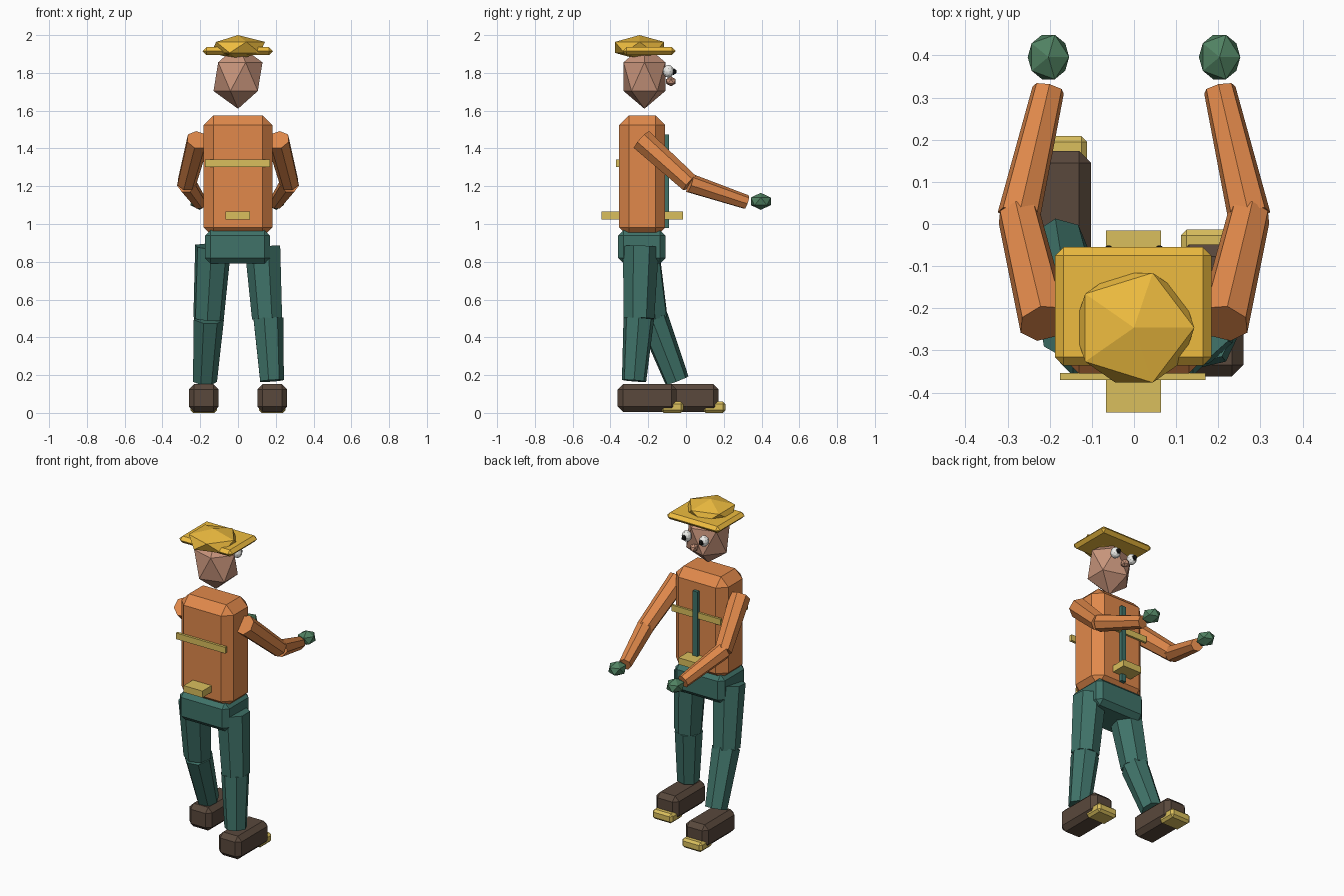
import bpy, bmesh
from mathutils import Vector, Matrix

if "Cube" in bpy.data.objects:
    bpy.data.objects.remove(bpy.data.objects["Cube"])


def mat(name, r, g, b):
    m = bpy.data.materials.new(name)
    m.diffuse_color = (r, g, b, 1)
    m.use_nodes = True
    m.node_tree.nodes["Principled BSDF"].inputs["Base Color"].default_value = m.diffuse_color
    return m


ORANGE = mat("orange_cloth", 0.75, 0.25, 0.07)
TEAL = mat("teal_cloth", 0.05, 0.17, 0.14)
YELLOW = mat("hat_yellow", 0.85, 0.5, 0.05)
STRAP = mat("strap_yellow", 0.7, 0.52, 0.11)
BROWN = mat("shoe_brown", 0.1, 0.065, 0.045)
SKIN = mat("skin", 0.58, 0.3, 0.2)
GREEN = mat("glove_green", 0.08, 0.22, 0.12)
WHITE = mat("eye_white", 0.85, 0.85, 0.82)
BLACK = mat("pupil_black", 0.01, 0.01, 0.01)


def finish(name, bm, material):
    bmesh.ops.recalc_face_normals(bm, faces=bm.faces)
    me = bpy.data.meshes.new(name)
    bm.to_mesh(me)
    bm.free()
    me.materials.append(material)
    ob = bpy.data.objects.new(name, me)
    bpy.context.collection.objects.link(ob)
    return ob


def box(name, lo, hi, material, bevel=0):
    """Box between two corners with chamfered edges."""
    lo, hi = Vector(lo), Vector(hi)
    bm = bmesh.new()
    bmesh.ops.create_cube(bm, size=1, matrix=Matrix.Translation((lo + hi) / 2) @ Matrix.Diagonal((*(hi - lo), 1)))
    if bevel:
        bmesh.ops.bevel(bm, geom=bm.edges[:], offset=bevel, segments=1, affect='EDGES', profile=0.5)
    return finish(name, bm, material)


def ball(name, centre, radii, material, sub=1):
    """Faceted ball."""
    bm = bmesh.new()
    bmesh.ops.create_icosphere(bm, subdivisions=sub, radius=1,
                               matrix=Matrix.Translation(centre) @ Matrix.Diagonal((*radii, 1)))
    return finish(name, bm, material)


def limb(name, a, b, ra, rb, material, sides=7):
    """Tapered prism from a to b."""
    a, b = Vector(a), Vector(b)
    d = b - a
    m = Matrix.Translation((a + b) / 2) @ d.to_track_quat('Z', 'Y').to_matrix().to_4x4()
    bm = bmesh.new()
    bmesh.ops.create_cone(bm, cap_ends=True, segments=sides, radius1=ra, radius2=rb, depth=d.length, matrix=m)
    return finish(name, bm, material)


# Body
box("torso", (-0.183, -0.355, 0.93), (0.182, -0.11, 1.575), ORANGE, 0.052)
box("pelvis", (-0.175, -0.36, 0.79), (0.17, -0.108, 0.968), TEAL, 0.03)

# Chest bands, front strip and belt pouch
box("back_band", (-0.175, -0.37, 1.303), (0.17, -0.353, 1.342), STRAP)
box("front_band", (-0.175, -0.112, 1.303), (0.17, -0.097, 1.342), STRAP)
box("front_strip", (-0.016, -0.112, 0.98), (0.016, -0.09, 1.475), TEAL)
box("belt_pouch", (-0.067, -0.447, 1.025), (0.064, -0.016, 1.067), STRAP)

# Head and hat
ball("head", (0, -0.22, 1.78), (0.145, 0.13, 0.17), SKIN)
box("hat_brim", (-0.187, -0.336, 1.894), (0.184, -0.055, 1.936), YELLOW, 0.02)
ball("hat_crown", (0, -0.246, 1.935), (0.16, 0.153, 0.065), YELLOW)
ball("nose", (0, -0.08, 1.755), (0.026, 0.03, 0.026), SKIN)

for side, s in (("left", -1), ("right", 1)):
    # Eyes
    ball(side + "_eye", (s * 0.06, -0.093, 1.808), (0.03, 0.03, 0.034), WHITE, 2)
    ball(side + "_pupil", (s * 0.06, -0.066, 1.807), (0.016, 0.017, 0.018), BLACK)

    # Arms
    shoulder, elbow, wrist = (s * 0.212, -0.235, 1.445), (s * 0.273, 0.02, 1.215), (s * 0.203, 0.32, 1.115)
    limb(side + "_upper_arm", shoulder, elbow, 0.062, 0.052, ORANGE)
    limb(side + "_forearm", elbow, wrist, 0.052, 0.039, ORANGE)
    ball(side + "_hand", (s * 0.203, 0.396, 1.12), (0.055, 0.062, 0.045), GREEN)

    # Legs in mid stride
    hip_y, knee_y, ankle_y, heel = (-0.235, -0.175, -0.048, -0.14) if s < 0 else (-0.24, -0.25, -0.275, -0.362)
    hip, knee, ankle = (s * 0.133, hip_y, 0.88), (s * 0.157, knee_y, 0.5), (s * 0.177, ankle_y, 0.17)
    limb(side + "_thigh", hip, knee, 0.098, 0.083, TEAL)
    limb(side + "_shin", knee, ankle, 0.083, 0.066, TEAL)

    # Shoes with toe caps
    x = s * 0.181
    box(side + "_shoe", (x - 0.079, heel, 0.006), (x + 0.079, heel + 0.313, 0.152), BROWN, 0.028)
    box(side + "_toe_cap", (x - 0.07, heel + 0.23, 0), (x + 0.07, heel + 0.349, 0.06), STRAP, 0.014)
